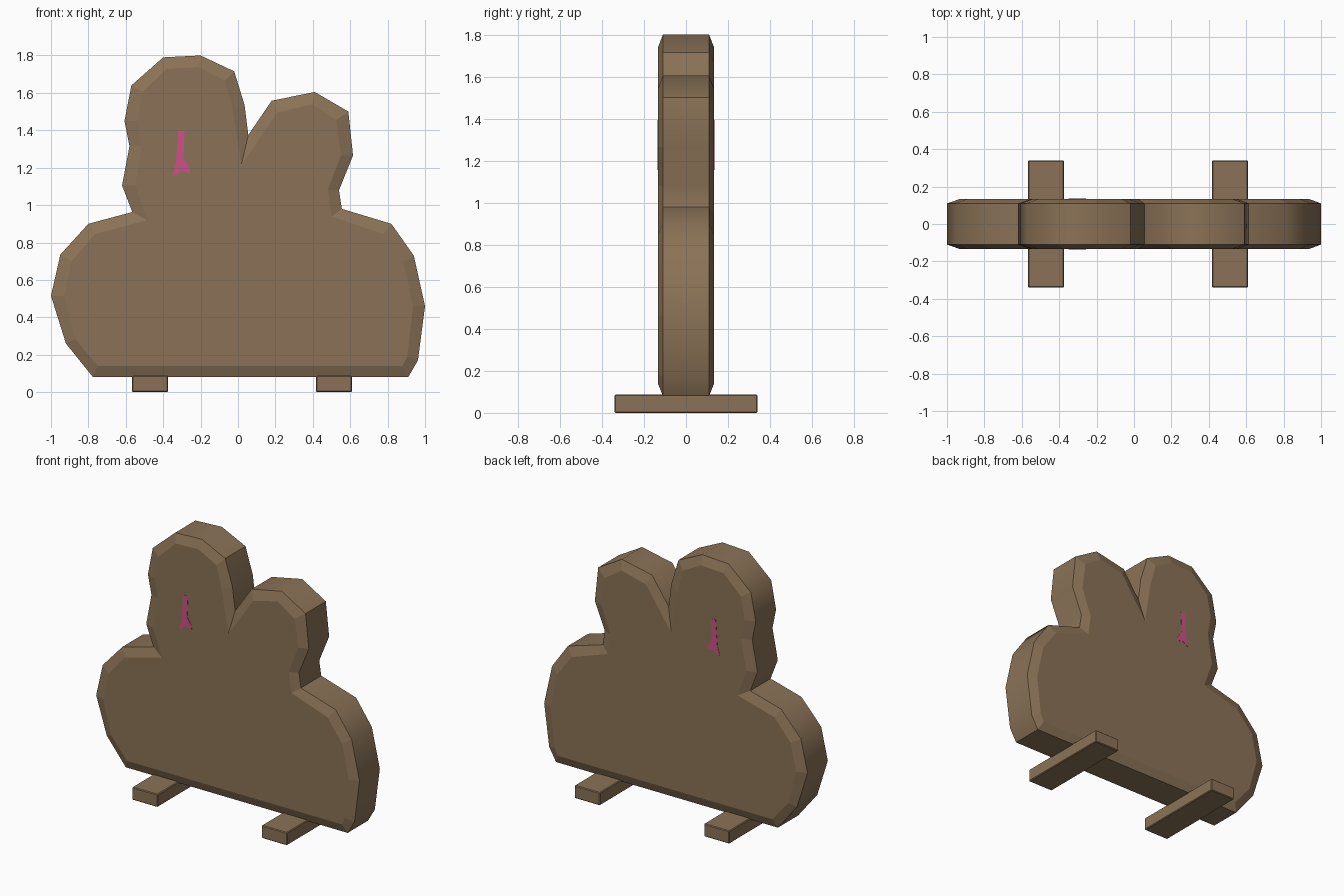
import bpy, bmesh, math

if "Cube" in bpy.data.objects:
    bpy.data.objects.remove(bpy.data.objects["Cube"])


def material(name, rgb):
    m = bpy.data.materials.new(name)
    m.diffuse_color = (*rgb, 1.0)
    m.use_nodes = True
    m.node_tree.nodes["Principled BSDF"].inputs["Base Color"].default_value = m.diffuse_color
    return m


BROWN = material("cardboard brown", (0.258, 0.171, 0.095))
PINK = material("rose pink", (0.60, 0.085, 0.235))


def finish(bm, name, mat):
    bmesh.ops.recalc_face_normals(bm, faces=bm.faces[:])
    me = bpy.data.meshes.new(name)
    bm.to_mesh(me)
    bm.free()
    me.materials.append(mat)
    ob = bpy.data.objects.new(name, me)
    bpy.context.collection.objects.link(ob)
    return ob


def loft(rings):
    """Join (profile, y) rings with quads; returns bmesh and faces per band."""
    bm = bmesh.new()
    loops = [[bm.verts.new((x, y, z)) for x, z in prof] for prof, y in rings]
    n = len(loops[0])
    bands = [[bm.faces.new((a[i], a[(i + 1) % n], b[(i + 1) % n], b[i]))
              for i in range(n)] for a, b in zip(loops, loops[1:])]
    bm.faces.new(loops[0])
    bm.faces.new(loops[-1])
    return bm, bands


# Bush board: outer silhouette and the smaller face outline, point for point
outer = [(-.775, .08), (-.92, .26), (-1, .515), (-.95, .735), (-.80, .90), (-.565, .963),
         (-.62, 1.105), (-.58, 1.315), (-.607, 1.45), (-.57, 1.64), (-.40, 1.79), (-.20, 1.80),
         (-.02, 1.715), (.035, 1.535), (.055, 1.375), (.18, 1.558), (.41, 1.605), (.59, 1.50),
         (.615, 1.265), (.54, 1.08), (.555, .98), (.82, .90), (.94, .73), (1, .46),
         (.962, .17), (.91, .08)]
inner = [(-.75, .14), (-.87, .285), (-.93, .515), (-.89, .70), (-.765, .845), (-.485, .92),
         (-.55, 1.105), (-.515, 1.315), (-.54, 1.45), (-.51, 1.605), (-.38, 1.73), (-.21, 1.738),
         (-.07, 1.665), (-.03, 1.515), (.018, 1.215), (.21, 1.495), (.395, 1.54), (.525, 1.455),
         (.55, 1.265), (.48, 1.08), (.50, .94), (.775, .845), (.885, .695), (.935, .46),
         (.905, .19), (.88, .14)]
FACE, RIM = 0.134, 0.11
bm, bands = loft([(inner, -FACE), (outer, -RIM), (outer, RIM), (inner, FACE)])
bmesh.ops.recalc_face_normals(bm, faces=bm.faces[:])
for f in bands[1]:                      # rounded rim, flat faces and chamfers
    f.smooth = True
for e in bm.edges:
    if e.calc_face_angle(0) > math.radians(45):
        e.smooth = False
finish(bm, "bush_board", BROWN)

# Painted mark on both sides
mark = [(-.32, 1.395), (-.285, 1.395), (-.292, 1.25), (-.258, 1.20), (-.257, 1.172),
        (-.303, 1.183), (-.345, 1.155), (-.35, 1.165), (-.333, 1.215)]
for name, side in (("front_mark", -1), ("back_mark", 1)):
    bm, _ = loft([(mark, side * (FACE - .003)), (mark, side * (FACE + .002))])
    finish(bm, name, PINK)

# Two cross feet
for name, x in (("left_foot", -.47), ("right_foot", .513)):
    bm = bmesh.new()
    bmesh.ops.create_cube(bm, size=1)
    for v in bm.verts:
        v.co = (x + v.co.x * .193, v.co.y * .68, .044 + v.co.z * .088)
    bmesh.ops.bevel(bm, geom=bm.edges[:], offset=.005, segments=1, affect='EDGES')
    finish(bm, name, BROWN)
